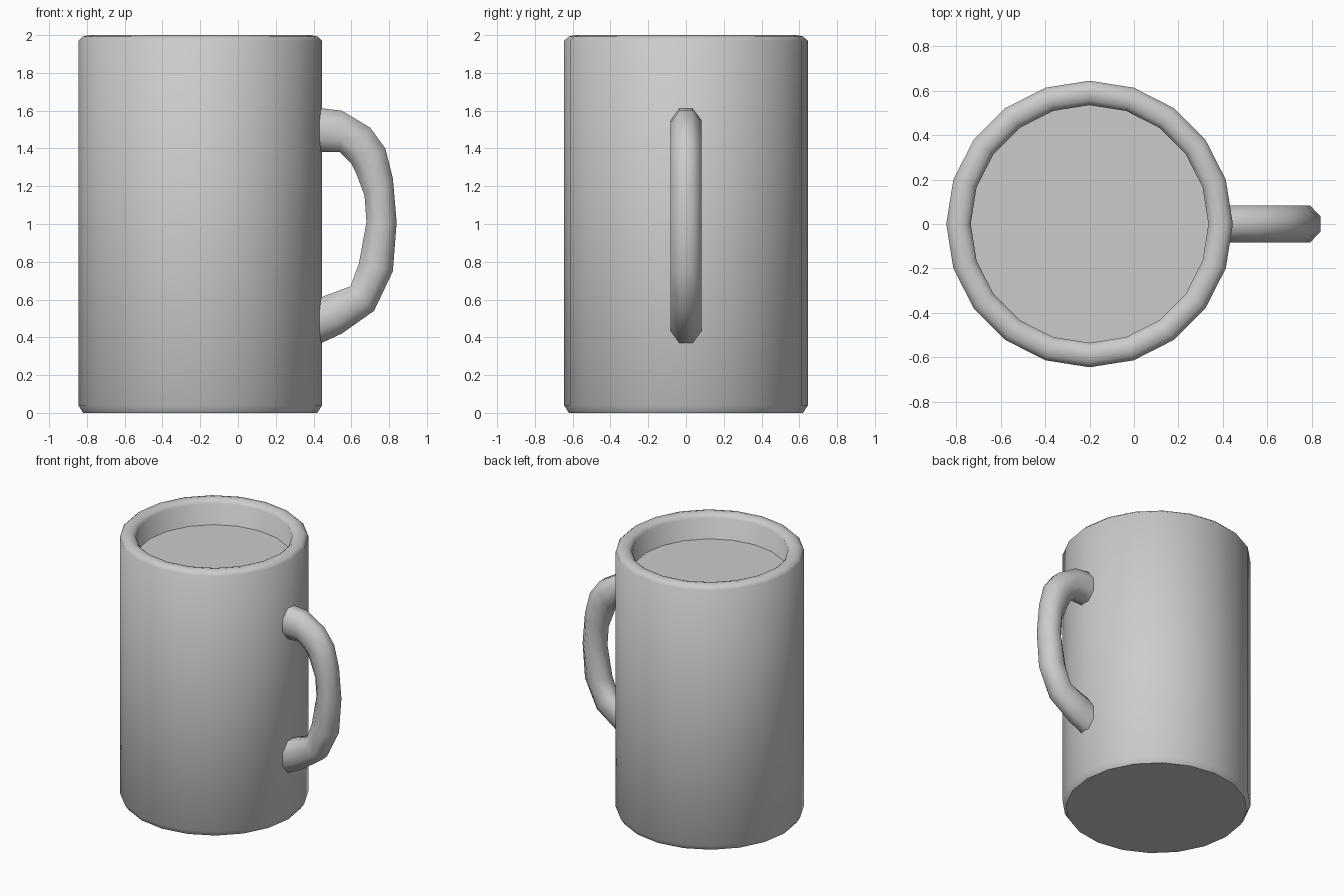
import bpy, bmesh
from math import sin, cos, pi, radians
from mathutils import Vector

if "Cube" in bpy.data.objects:
    bpy.data.objects.remove(bpy.data.objects["Cube"])

AXIS_X = -0.2
SIDES = 20


def make_object(name, rings, angle):
    """Bridge equal-sized closed rings of points, cap both ends."""
    bm = bmesh.new()
    loops = [[bm.verts.new(p) for p in ring] for ring in rings]
    n = len(loops[0])
    for a, b in zip(loops, loops[1:]):
        for i in range(n):
            j = (i + 1) % n
            bm.faces.new((a[i], a[j], b[j], b[i]))
    bm.faces.new(loops[0])
    if len(loops) > 1:
        bm.faces.new(loops[-1])
        bmesh.ops.recalc_face_normals(bm, faces=bm.faces)
    mesh = bpy.data.meshes.new(name)
    bm.to_mesh(mesh)
    bm.free()
    obj = bpy.data.objects.new(name, mesh)
    bpy.context.collection.objects.link(obj)
    bpy.ops.object.select_all(action='DESELECT')
    obj.select_set(True)
    bpy.context.view_layer.objects.active = obj
    bpy.ops.object.shade_smooth_by_angle(angle=radians(angle))
    return obj


def circle(r, z):
    return [(AXIS_X + r * cos(2 * pi * i / SIDES), r * sin(2 * pi * i / SIDES), z)
            for i in range(SIDES)]


# Hollow mug body: outside, rounded rim, inside wall and floor
profile = [(0.62, 0), (0.645, 0.04), (0.645, 1.97), (0.622, 1.992), (0.59, 2.0),
           (0.558, 1.992), (0.535, 1.97), (0.535, 0.1)]
make_object("mug_body", [circle(r, z) for r, z in profile], 50)

# Drink surface
make_object("drink", [circle(0.536, 1.81)], 30)

# Handle: outer and inner edge points (x, z) for each octagonal section
sections = [((0.42, 1.615), (0.42, 1.38)), ((0.55, 1.60), (0.54, 1.38)),
            ((0.70, 1.51), (0.60, 1.32)), ((0.78, 1.40), (0.625, 1.27)),
            ((0.82, 1.24), (0.67, 1.15)), ((0.84, 1.01), (0.68, 1.01)),
            ((0.82, 0.75), (0.64, 0.79)), ((0.72, 0.54), (0.595, 0.67)),
            ((0.55, 0.42), (0.46, 0.62)), ((0.42, 0.36), (0.42, 0.60))]
rings = []
for (ox, oz), (ix, iz) in sections:
    outer, inner = Vector((ox, 0, oz)), Vector((ix, 0, iz))
    mid, half = (outer + inner) / 2, (outer - inner) / 2
    ring = []
    for k in range(8):
        a = pi / 8 + k * pi / 4
        s = 1 / cos(pi / 8)
        ring.append(mid + half * cos(a) * s + Vector((0, 0.083 * sin(a) * s, 0)))
    rings.append(ring)
make_object("handle", rings, 60)
